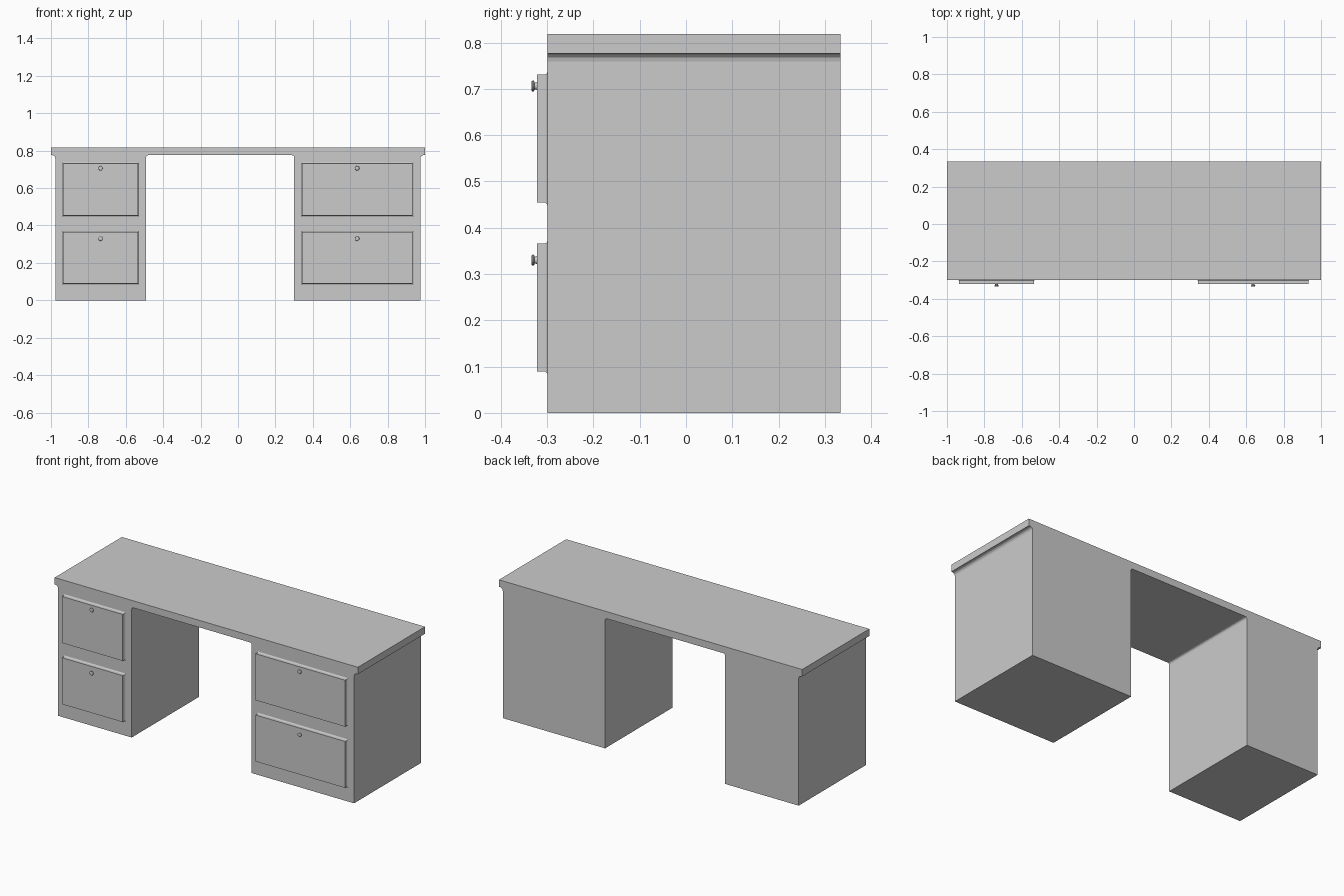
import bpy, bmesh, math

if "Cube" in bpy.data.objects:
    bpy.data.objects.remove(bpy.data.objects["Cube"])

FRONT, BACK = -0.299, 0.334
TOP, UNDER = 0.818, 0.776


def finish(name, bm):
    bmesh.ops.recalc_face_normals(bm, faces=bm.faces)
    mesh = bpy.data.meshes.new(name)
    bm.to_mesh(mesh)
    bm.free()
    obj = bpy.data.objects.new(name, mesh)
    bpy.context.collection.objects.link(obj)
    return obj


def loft(name, rings):
    """Skin a list of equal-length closed rings and cap both ends."""
    bm = bmesh.new()
    loops = [[bm.verts.new(p) for p in r] for r in rings]
    n = len(loops[0])
    for a, b in zip(loops, loops[1:]):
        for i in range(n):
            j = (i + 1) % n
            bm.faces.new((a[i], a[j], b[j], b[i]))
    bm.faces.new(loops[0])
    bm.faces.new(loops[-1])
    return finish(name, bm)


def cove(x, side, r):
    """Concave corner between a pedestal wall and the top, wall end first."""
    return [(x + side * r * (1 - math.cos(t)), UNDER - r * (1 - math.sin(t)))
            for t in (0, math.pi / 6, math.pi / 3, math.pi / 2)]


# Desk body: top and both pedestals as one front-to-back profile
profile = [(-1, TOP), (-1, UNDER)]
profile += cove(-0.977, -1, 0.017)[::-1]
profile += [(-0.977, 0), (-0.492, 0)]
profile += cove(-0.492, 1, 0.012)
profile += cove(0.300, -1, 0.012)[::-1]
profile += [(0.300, 0), (0.975, 0)]
profile += cove(0.975, 1, 0.017)
profile += [(1, UNDER), (1, TOP)]
loft("desk_body", [[(x, y, z) for x, z in profile] for y in (FRONT, BACK)])


def drawer_front(name, x0, x1, z0, z1):
    """Raised panel with a small flare where it meets the pedestal."""
    rings = []
    for y, g in ((FRONT + 0.002, 0.005), (FRONT, 0.005), (FRONT - 0.002, 0.002),
                 (FRONT - 0.005, 0), (-0.322, 0)):
        rings.append([(x0 - g, y, z0 - g), (x1 + g, y, z0 - g),
                      (x1 + g, y, z1 + g), (x0 - g, y, z1 + g)])
    loft(name, rings)


def knob(name, x, z, sides=16):
    """Turned knob: flared stem and rounded head."""
    rings = []
    for y, r in ((-0.320, 0.010), (-0.323, 0.008), (-0.327, 0.007),
                 (-0.328, 0.011), (-0.330, 0.012), (-0.333, 0.011), (-0.334, 0.008)):
        rings.append([(x + r * math.cos(2 * math.pi * i / sides), y,
                       z + r * math.sin(2 * math.pi * i / sides)) for i in range(sides)])
    obj = loft(name, rings)
    bpy.ops.object.select_all(action='DESELECT')
    bpy.context.view_layer.objects.active = obj
    obj.select_set(True)
    bpy.ops.object.shade_smooth_by_angle()


# Two drawers with knobs on each pedestal
for side, x0, x1 in (("left", -0.935, -0.535), ("right", 0.342, 0.932)):
    for level, z0, z1, kz in (("upper", 0.454, 0.731, 0.706), ("lower", 0.089, 0.366, 0.330)):
        drawer_front(f"{side}_{level}_drawer", x0, x1, z0, z1)
        knob(f"{side}_{level}_knob", (x0 + x1) / 2, kz)
